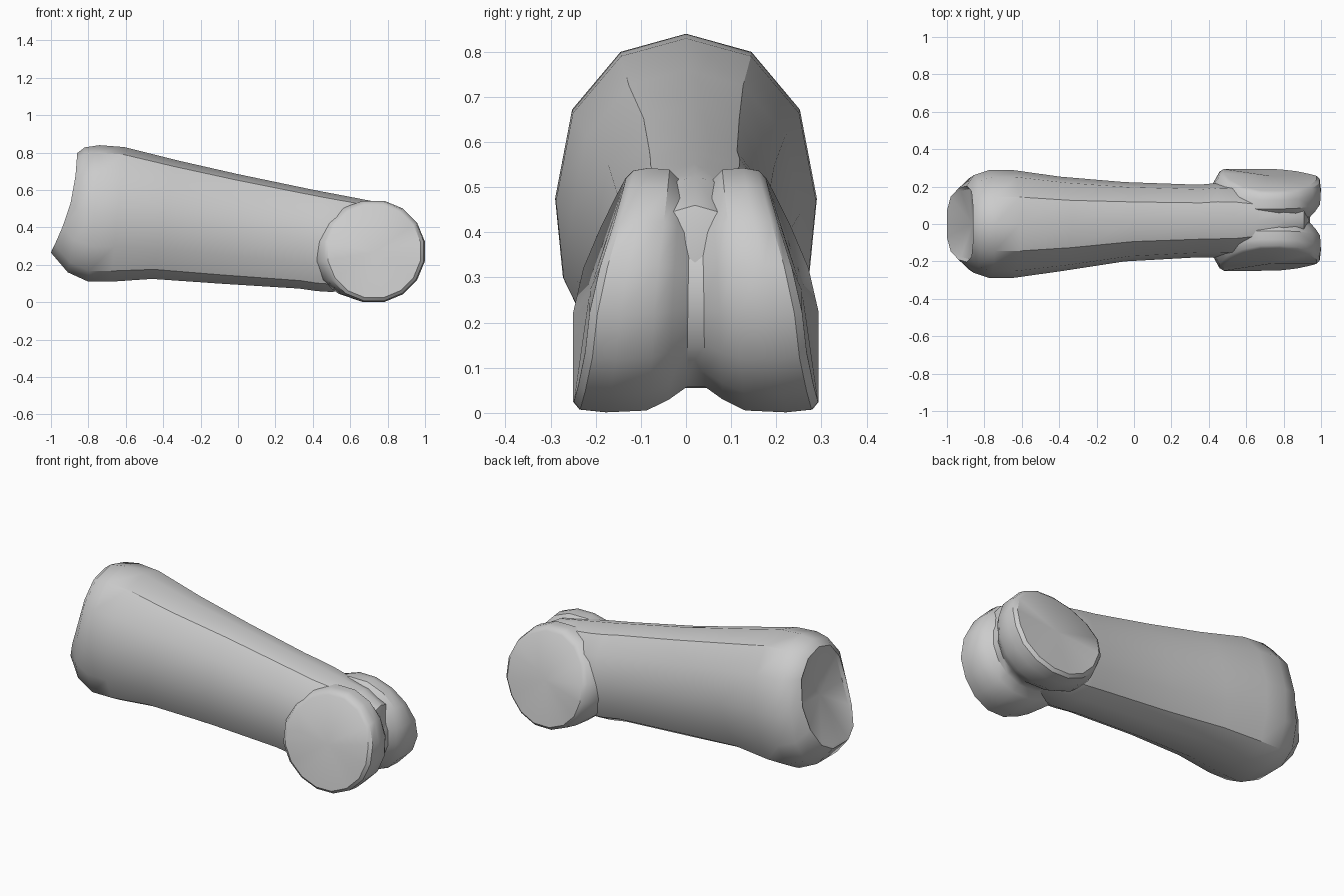
import bpy, bmesh, math

old = bpy.data.objects.get("Cube")
if old:
    bpy.data.objects.remove(old, do_unlink=True)

bone = bpy.data.materials.new("bone_grey")
bone.use_nodes = True
COLOUR = (0.6, 0.6, 0.6, 1)
bone.diffuse_color = COLOUR
bone.node_tree.nodes["Principled BSDF"].inputs["Base Color"].default_value = COLOUR


def loft(name, rings, start, end, angle):
    """Skin closed rings of points and close both ends to a centre point."""
    bm = bmesh.new()
    loops = [[bm.verts.new(p) for p in ring] for ring in rings]
    n = len(loops[0])
    for a, b in zip(loops, loops[1:]):
        for i in range(n):
            j = (i + 1) % n
            bm.faces.new((a[i], a[j], b[j], b[i]))
    for loop, point in ((loops[0], start), (loops[-1], end)):
        c = bm.verts.new(point)
        for i in range(n):
            bm.faces.new((loop[i], loop[(i + 1) % n], c))
    bmesh.ops.recalc_face_normals(bm, faces=bm.faces)
    mesh = bpy.data.meshes.new(name)
    bm.to_mesh(mesh)
    bm.free()
    mesh.materials.append(bone)
    obj = bpy.data.objects.new(name, mesh)
    bpy.context.collection.objects.link(obj)
    bpy.ops.object.select_all(action='DESELECT')
    bpy.context.view_layer.objects.active = obj
    obj.select_set(True)
    bpy.ops.object.shade_smooth_by_angle(angle=math.radians(angle))


# Shaft cross-section, one half: height fraction and width fraction
HALF = [(1, 0), (.945, .5), (.77, .87), (.5, 1), (.26, .94), (.08, .72), (0, .35), (0, 0)]
SECTION = HALF + [(t, -s) for t, s in HALF[-2:0:-1]]


def shaft_ring(xt, zt, xb, zb, w, y=0, bow=0):
    return [(xb + (xt - xb) * t + bow * math.sin(math.pi * t), y + w * s, zb + (zt - zb) * t)
            for t, s in SECTION]


# Slanted, dished socket end, then the tapering shaft running out between the knuckles
shaft = [
    shaft_ring(-.858, .785, -.995, .28, .188, 0, .048),
    shaft_ring(-.86, .797, -1.0, .265, .203, 0, .035),
    shaft_ring(-.82, .828, -.91, .16, .262, 0, .01),
    shaft_ring(-.74, .84, -.80, .11, .290),
    shaft_ring(-.61, .83, -.68, .11, .288),
    shaft_ring(-.33, .76, -.46, .125, .253),
    shaft_ring(0, .685, -.1, .10, .212, .012),
    shaft_ring(.36, .61, .33, .073, .194, .016),
    shaft_ring(.45, .592, .42, .06, .198, .02),
    shaft_ring(.54, .575, .50, .055, .196, .02),
    shaft_ring(.66, .552, .64, .07, .17, .02),
    shaft_ring(.80, .525, .78, .09, .15, .02),
    shaft_ring(.91, .46, .89, .20, .10, .02),
]
loft("bone_shaft", shaft, (-.865, 0, .52), (.935, .02, .33), 34)

# Double-knuckle joint: radius along the width, with a central groove
PROFILE = [(-.272, .245), (-.258, .262), (-.20, .268), (-.11, .264), (-.06, .24), (-.02, .212)]
SIDES = 16
MID_Y, MID_X, MID_Z = .022, .728, .272


def knuckle_ring(y, r):
    ring = []
    for i in range(SIDES):
        a = 2 * math.pi * (i + .5) / SIDES
        x, z = 1.03 * r * math.cos(a), 1.03 * r * math.sin(a)
        # The outer faces lean inward towards the top and the far end
        lean = 1 - .45 * max(0, (z + .03) / .29) ** 1.3 - .16 * max(0, x / .27) ** 2
        # The rear flares into the shaft as a sloping shoulder
        if x < 0:
            x *= 1 + .45 * (1 - abs(y) / .272)
        ring.append((MID_X + x, MID_Y + y * lean, MID_Z + z))
    return ring


profile = PROFILE + [(-y, r) for y, r in reversed(PROFILE)]
loft("knuckle_joint", [knuckle_ring(y, r) for y, r in profile],
     (MID_X, MID_Y - .235, MID_Z), (MID_X, MID_Y + .235, MID_Z), 36)
